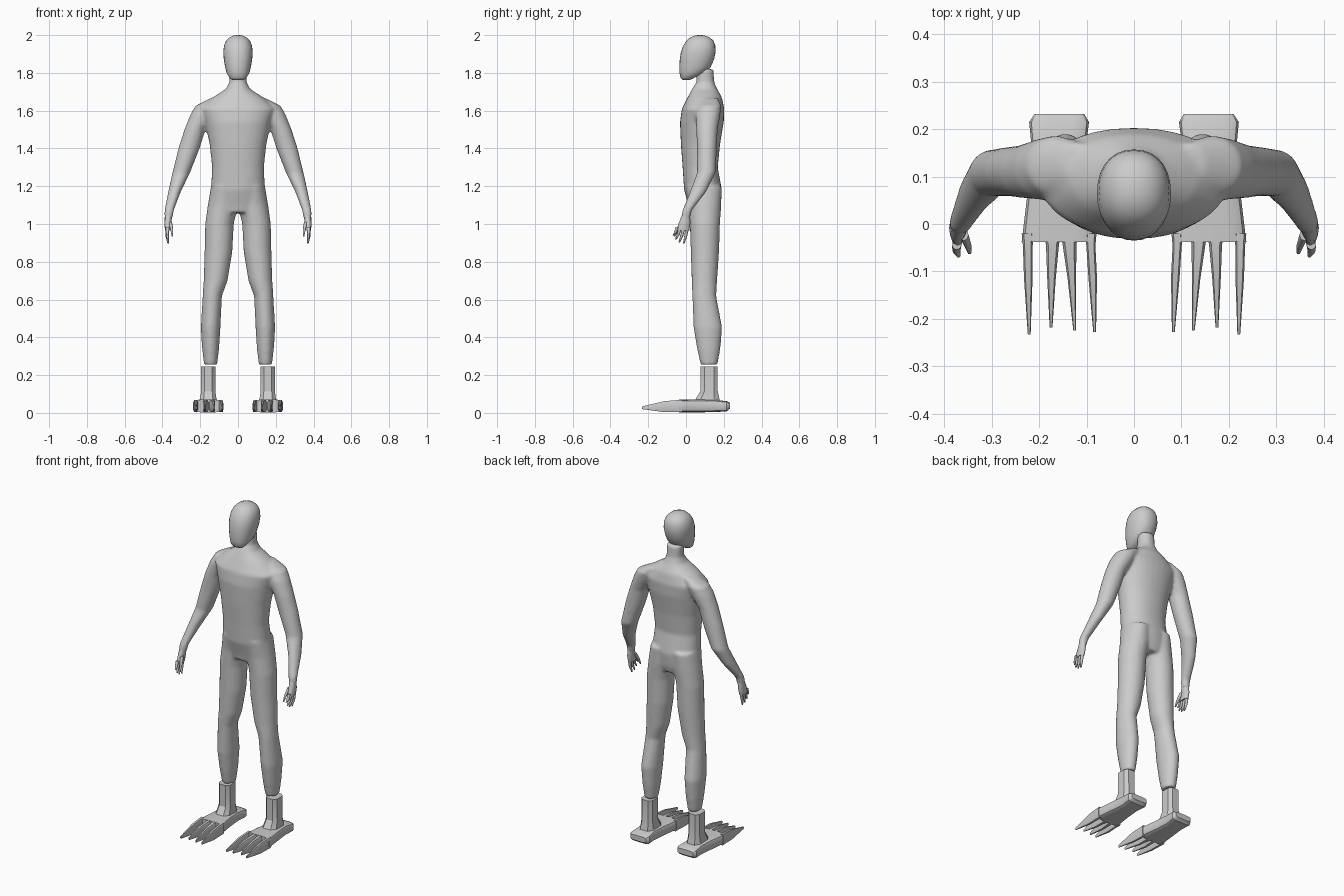
import bpy, bmesh, math

grey = bpy.data.materials.new("plain grey")
grey.diffuse_color = (0.6, 0.6, 0.6, 1)


def loft(bm, rings, side=1, axis="z", n=20, power=2.0, phase=0.0):
    """Skin rings (t, a0, a1, b0, b1): t along the axis, a = x span, b = other span."""
    unit = []
    for i in range(n):
        t = 2 * math.pi * (i + phase) / n
        c, s = math.cos(t), math.sin(t)
        unit.append((math.copysign(abs(c) ** (2 / power), c),
                     math.copysign(abs(s) ** (2 / power), s)))
    big = max(abs(u) for u, v in unit)
    loops = []
    for t, a0, a1, b0, b1 in rings:
        loop = []
        for u, v in unit:
            a = side * ((a0 + a1) / 2 + u / big * (a1 - a0) / 2)
            b = (b0 + b1) / 2 + v / big * (b1 - b0) / 2
            loop.append(bm.verts.new((a, b, t) if axis == "z" else (a, t, b)))
        loops.append(loop)
    for lo, hi in zip(loops, loops[1:]):
        for i in range(n):
            j = (i + 1) % n
            bm.faces.new((lo[i], lo[j], hi[j], hi[i]))
    bm.faces.new(loops[0])
    bm.faces.new(loops[-1])


def finish(bm, name, angle):
    bmesh.ops.recalc_face_normals(bm, faces=bm.faces[:])
    mesh = bpy.data.meshes.new(name)
    bm.to_mesh(mesh)
    bm.free()
    mesh.materials.append(grey)
    ob = bpy.data.objects.new(name, mesh)
    bpy.context.collection.objects.link(ob)
    bpy.ops.object.select_all(action="DESELECT")
    ob.select_set(True)
    bpy.context.view_layer.objects.active = ob
    bpy.ops.object.shade_smooth_by_angle(angle=math.radians(angle))
    return ob


# Body: torso, neck, arms and legs fused into one smooth skin
torso = [(1.06, .10, .02, .17), (1.10, .14, .012, .182), (1.18, .143, -.01, .19),
         (1.30, .137, -.018, .168), (1.42, .15, -.027, .18), (1.54, .176, -.032, .2),
         (1.61, .2, -.022, .203), (1.67, .135, .008, .19), (1.715, .064, .032, .165),
         (1.75, .046, .055, .15), (1.82, .046, .055, .145)]
leg = [(.255, .11, .18, .077, .167), (.34, .1, .19, .058, .182), (.45, .093, .197, .04, .192),
       (.62, .085, .187, .033, .16), (.70, .055, .182, .03, .165), (.85, .03, .177, .025, .175),
       (1.0, .022, .174, .02, .18), (1.1, .0, .16, .015, .187), (1.2, .0, .143, .0, .19)]
arm = [(1.03, .346, .39, -.025, .022), (1.07, .34, .39, -.02, .03), (1.17, .303, .37, .02, .107),
       (1.27, .254, .348, .058, .157), (1.40, .203, .316, .058, .163), (1.50, .172, .284, .054, .168),
       (1.58, .12, .252, .05, .182), (1.625, .1, .226, .06, .187), (1.665, .08, .15, .08, .17)]
bm = bmesh.new()
loft(bm, [(z, -w, w, f, b) for z, w, f, b in torso], n=32, power=2.15)
for s in (-1, 1):
    loft(bm, leg, s)
    loft(bm, arm, s)
body = finish(bm, "body", 80)
remesh = body.modifiers.new("fuse", "REMESH")
remesh.mode = "VOXEL"
remesh.voxel_size = 0.008
remesh.use_smooth_shade = True
smooth = body.modifiers.new("soften", "SMOOTH")
smooth.factor = 0.5
smooth.iterations = 8

# Head: smooth egg with a flatter face
head = [(1.762, .03, -.018, .02), (1.775, .046, -.029, .045), (1.80, .06, -.034, .105),
        (1.83, .068, -.035, .13), (1.87, .075, -.033, .148), (1.91, .078, -.027, .157),
        (1.945, .074, -.014, .155), (1.97, .063, .003, .145), (1.988, .045, .022, .126),
        (1.997, .025, .045, .1), (2.0, .008, .062, .082)]
bm = bmesh.new()
loft(bm, [(z, -w, w, f, b) for z, w, f, b in head], n=28, power=2.2)
finish(bm, "head", 70)

# Foot outlines: rings from heel to ball, and toes as (base, middle, tip, half width, tip y)
sole = [(.232, .105, .21, .022, .054), (.215, .095, .221, .008, .062), (.15, .103, .215, .004, .07),
        (.07, .096, .224, .003, .072), (-.038, .08, .237, .003, .07)]
toes = [(.091, .087, .083, .012, -.228), (.136, .131, .125, .018, -.225),
        (.172, .174, .175, .017, -.218), (.224, .223, .221, .013, -.233)]
ankle = [(.055, .112, .203, .04, .18), (.08, .115, .2, .055, .176),
         (.115, .12, .195, .077, .168), (.245, .12, .195, .077, .167)]
fingers = [(-.045, -.067, .94), (-.028, -.055, .917), (-.01, -.036, .902), (.008, -.012, .897)]

for s, label in ((-1, "right"), (1, "left")):
    # Hand: palm, four fingers and a thumb
    bm = bmesh.new()
    loft(bm, [(1.05, .348, .387, -.02, .022), (1.0, .354, .39, -.04, .023),
              (.965, .359, .386, -.052, .017)], s, n=12)
    for y0, y1, z1 in fingers:
        loft(bm, [(.985, .364, .384, y0 - .009, y0 + .009),
                  ((.97 + z1) / 2, .366, .383, (y0 + y1) / 2 - .008, (y0 + y1) / 2 + .008),
                  (z1, .366, .374, y1 - .004, y1 + .004)], s, n=8)
    loft(bm, [(1.01, .349, .369, -.035, -.01), (.97, .343, .358, -.053, -.035),
              (.935, .343, .351, -.064, -.056)], s, n=8)
    finish(bm, label + "_hand", 60)

    # Foot: blocky sole with four pointed toes
    bm = bmesh.new()
    loft(bm, sole, s, "y", n=16, power=4.5, phase=.5)
    for base, mid, tip, w, end in toes:
        loft(bm, [(-.02, base - w, base + w, .004, .069), (-.045, base - w * .8, base + w * .8, .004, .068),
                  (-.115, mid - .009, mid + .009, .004, .062),
                  (end, tip - .003, tip + .003, .02, .034)], s, "y", n=8, power=4, phase=.5)
    finish(bm, label + "_foot", 30)

    # Ankle: eight-sided post flaring onto the foot
    bm = bmesh.new()
    loft(bm, ankle, s, n=8, power=3, phase=.5)
    finish(bm, label + "_ankle", 30)
